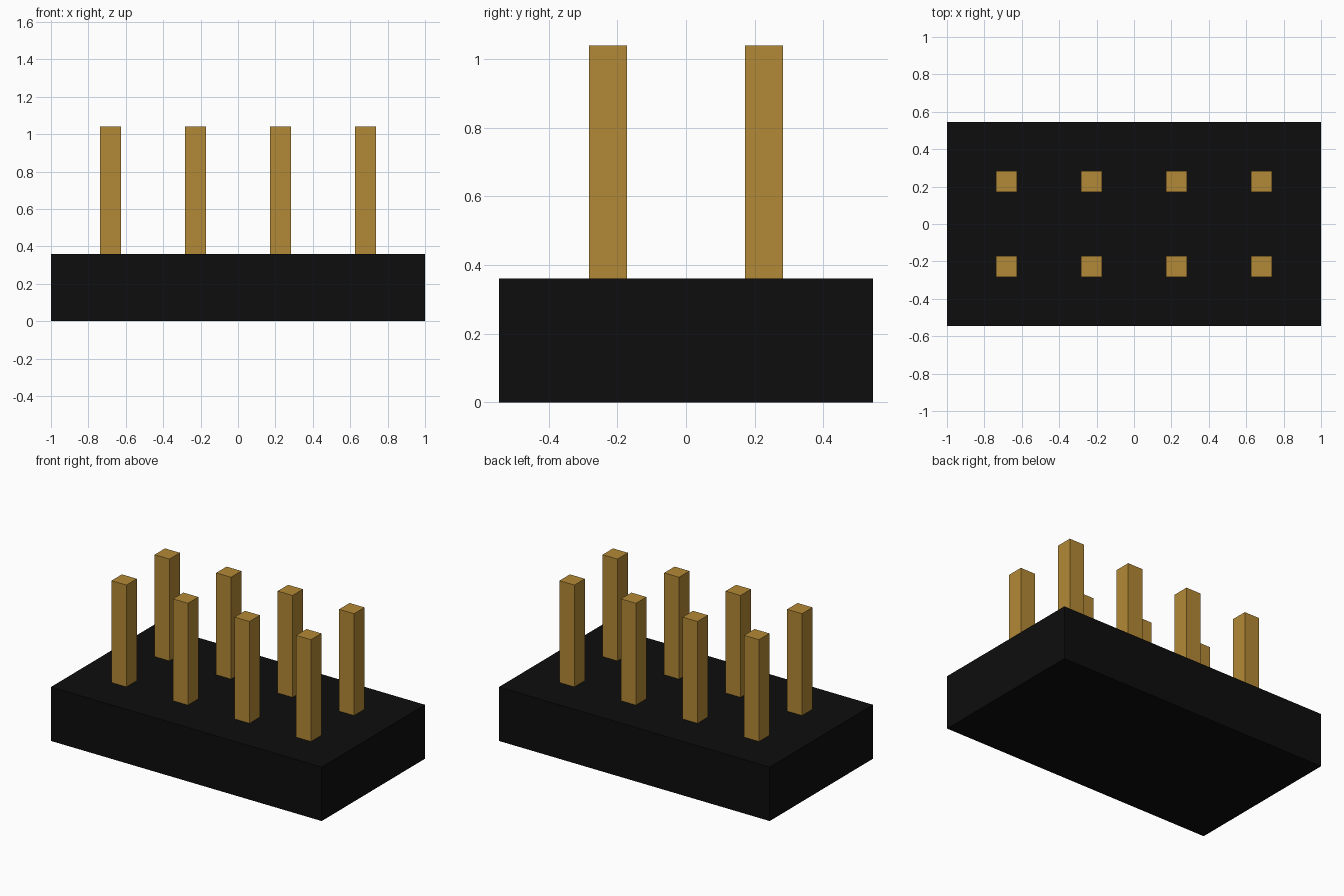
import bpy

cube = bpy.data.objects.get("Cube")
if cube:
    bpy.data.objects.remove(cube, do_unlink=True)


def make_material(name, colour):
    mat = bpy.data.materials.new(name)
    mat.use_nodes = True
    mat.diffuse_color = colour
    mat.node_tree.nodes["Principled BSDF"].inputs["Base Color"].default_value = colour
    return mat


def add_box(name, x, y, bottom, top, width, depth, mat):
    bpy.ops.mesh.primitive_cube_add(size=1, location=(x, y, (bottom + top) / 2))
    box = bpy.context.object
    box.name = name
    box.scale = (width, depth, top - bottom)
    bpy.ops.object.transform_apply(location=False, rotation=False, scale=True)
    box.data.materials.append(mat)
    return box


black = make_material("black plastic", (0.004, 0.004, 0.004, 1))
gold = make_material("gold metal", (0.45, 0.25, 0.037, 1))

PITCH = 0.4545
BASE_TOP = 0.36
COLUMNS, ROWS = 4, 2

# Solid base block
add_box("base_block", 0, 0, 0, BASE_TOP, 2, 1.09, black)

# Two rows of square pins, sunk slightly into the base
for row in range(ROWS):
    for column in range(COLUMNS):
        x = (column - (COLUMNS - 1) / 2) * PITCH
        y = (row - (ROWS - 1) / 2) * PITCH
        add_box(f"pin_row{row + 1}_{column + 1}", x, y,
                BASE_TOP - 0.02, 1.04, 0.11, 0.11, gold)
